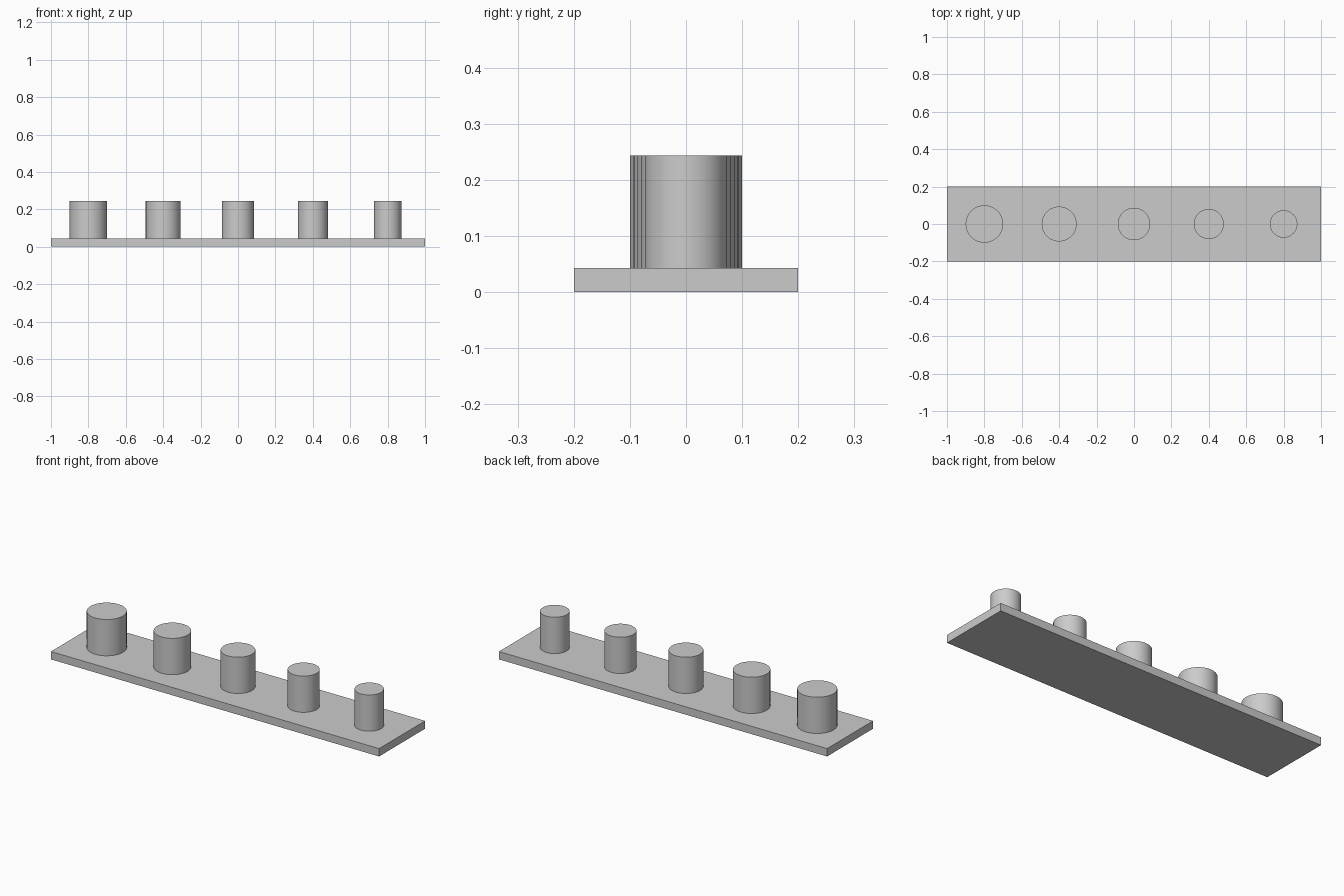
import bpy
import math

cube = bpy.data.objects.get("Cube")
if cube:
    bpy.data.objects.remove(cube, do_unlink=True)

# Single grey material
grey = bpy.data.materials.new("light_grey")
grey.use_nodes = True
colour = (0.6, 0.6, 0.6, 1)
grey.diffuse_color = colour
grey.node_tree.nodes["Principled BSDF"].inputs["Base Color"].default_value = colour

BASE_HEIGHT = 0.0433
PEG_HEIGHT = 0.2

# Flat base plate
bpy.ops.mesh.primitive_cube_add(size=1, location=(0, 0, BASE_HEIGHT / 2))
base = bpy.context.object
base.name = "base_plate"
base.scale = (2, 0.4, BASE_HEIGHT)
bpy.ops.object.transform_apply(location=False, rotation=False, scale=True)
base.data.materials.append(grey)

# Row of pegs, evenly spaced and narrowing towards +x
for i in range(5):
    bpy.ops.mesh.primitive_cylinder_add(
        vertices=64,
        radius=0.1 - i / 150,
        depth=PEG_HEIGHT,
        location=(0.4 * (i - 2), 0, BASE_HEIGHT + PEG_HEIGHT / 2),
    )
    peg = bpy.context.object
    peg.name = f"peg_{i + 1}"
    peg.data.materials.append(grey)
    bpy.ops.object.shade_smooth_by_angle(angle=math.radians(30))
